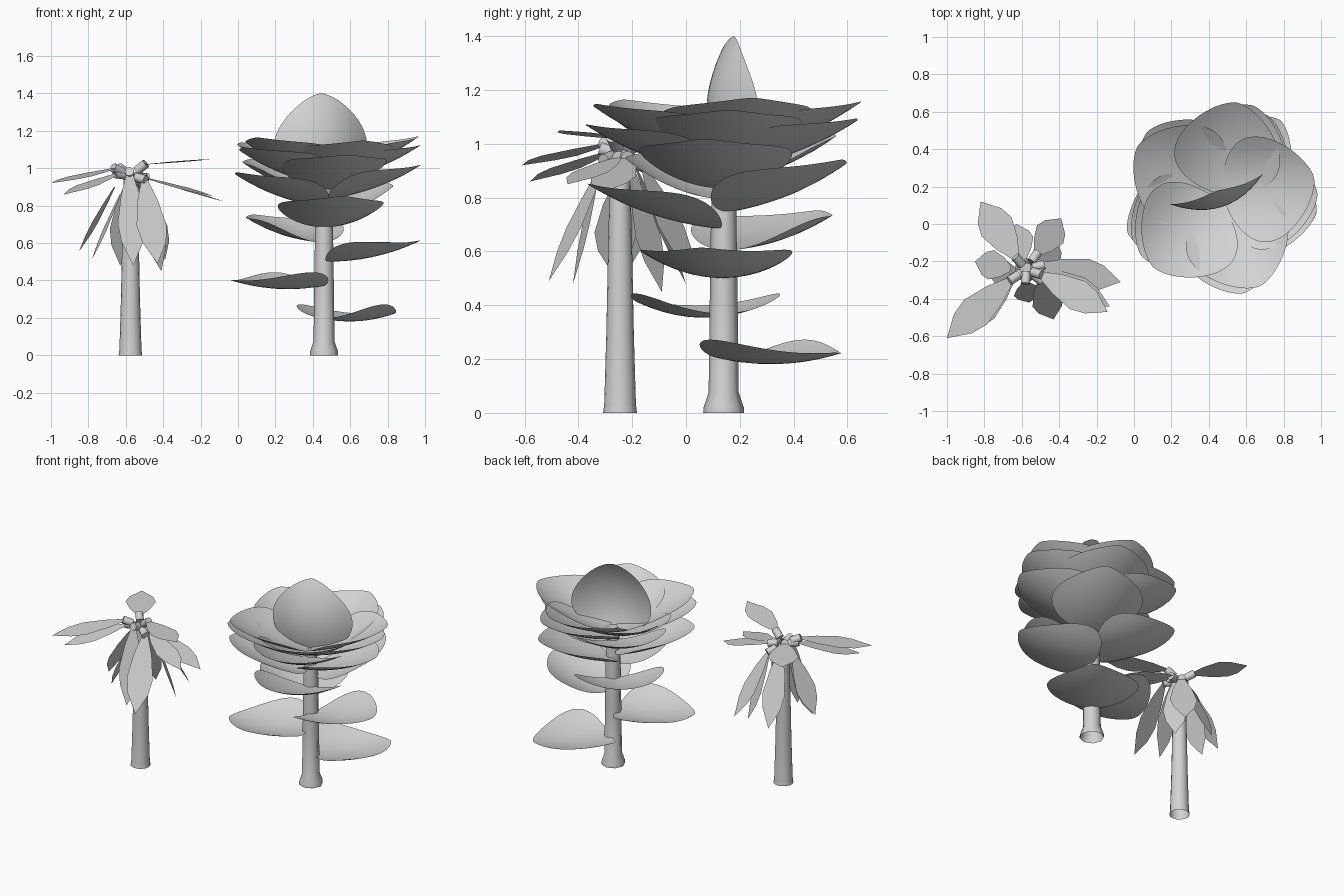
import bpy, math
from mathutils import Vector

if "Cube" in bpy.data.objects:
    bpy.data.objects.remove(bpy.data.objects["Cube"])

mat = bpy.data.materials.new("light grey")
mat.diffuse_color = (0.65, 0.65, 0.65, 1)
mat.use_nodes = True
mat.node_tree.nodes["Principled BSDF"].inputs["Base Color"].default_value = mat.diffuse_color


def make(name, verts, faces, smooth=False):
    me = bpy.data.meshes.new(name)
    me.from_pydata(verts, [], faces)
    me.materials.append(mat)
    for p in me.polygons:
        p.use_smooth = smooth
    ob = bpy.data.objects.new(name, me)
    bpy.context.collection.objects.link(ob)
    return ob


def tube(name, rings, n, bottom=True):
    """Tube through (centre, radius, axis) rings, open or closed at the bottom."""
    verts, faces = [], []
    for c, r, axis in rings:
        q = Vector(axis).to_track_quat('Z', 'Y')
        for k in range(n):
            a = 2 * math.pi * k / n
            verts.append(Vector(c) + q @ Vector((r * math.cos(a), r * math.sin(a), 0)))
    for i in range(len(rings) - 1):
        for k in range(n):
            j = (k + 1) % n
            faces.append((i*n + k, i*n + j, i*n + n + j, i*n + n + k))
    if bottom:
        faces.append(tuple(range(n))[::-1])
    faces.append(tuple(range((len(rings) - 1) * n, len(rings) * n)))
    ob = make(name, verts, faces, True)
    bpy.context.view_layer.objects.active = ob
    ob.select_set(True)
    bpy.ops.object.shade_smooth_by_angle(angle=math.radians(62))
    ob.select_set(False)


def cupped_leaf(name, base, az, el, length, width, cup, bend, skew=0.6):
    """Round bowl-shaped leaf, az/el in degrees; small skew = wide near the base."""
    a, e = math.radians(az), math.radians(el)
    u = Vector((math.cos(a)*math.cos(e), math.sin(a)*math.cos(e), math.sin(e)))
    v = Vector((-math.sin(a), math.cos(a), 0))
    n = u.cross(v)
    nu, nv = 28, 12
    verts, faces = [], []
    for i in range(nu + 1):
        t = 0.5 - 0.5 * math.cos(math.pi * i / nu)
        h = 0.5 * width * max(0.0, math.sin(math.pi * t ** skew)) ** 0.62
        h = max(h, 0.002)
        for k in range(nv + 1):
            s = 2 * k / nv - 1
            lift = cup * (s * h / (0.5 * width)) ** 2 + bend * ((t - 0.4) ** 2 - 0.16)
            verts.append(Vector(base) + u * (t * length) + v * (s * h) + n * lift)
    w = nv + 1
    for i in range(nu):
        for k in range(nv):
            faces.append((i*w + k, i*w + w + k, i*w + w + k + 1, i*w + k + 1))
    make(name, verts, faces, True)


def flat_leaf(name, base, tip, width):
    """Low-poly pointed leaf made of one flat outline."""
    b, t = Vector(base), Vector(tip)
    d = t - b
    side = d.cross(Vector((0, 0, 1))).normalized() * (width / 2)
    prof = [(0, .2), (.25, .68), (.55, 1), (.75, .78)]
    verts = [b + d * p + side * w for p, w in prof] + [t]
    verts += [b + d * p - side * w for p, w in reversed(prof)]
    make(name, verts, [tuple(range(len(verts)))])


UP = (0, 0, 1)

# Broad-leaved plant: flared stem
SX, SY = 0.46, 0.14
tube("rosette_stem", [((SX, SY, z), r, UP) for z, r in
     [(0, .076), (.02, .075), (.075, .056), (.4, .052), (.75, .047), (.95, .035)]], 8, False)

# Spiral of cupped leaves, closing up into a bowl at the top
low_az = [52, 201, 351, 137, 281]
low_el = [0, 1, 10, 14, 16, 19]
for i in range(18):
    az = low_az[i] if i < 5 else 60 + 146 * (i - 5)
    el = low_el[i] if i < 6 else 17.5 + max(0, i - 9) * 0.4
    z = 0.97 - 0.77 * 0.78 ** i
    a = math.radians(az)
    base = (SX + 0.02 * math.cos(a), SY + 0.02 * math.sin(a), z)
    cupped_leaf(f"rosette_leaf_{i+1}", base, az, el,
                0.505 + 0.004 * min(i, 8), 0.57, 0.09, 0.12,
                min(0.85, 0.58 + 0.03 * i))

# Upright centre petal
cupped_leaf("upright_petal", (SX, SY - 0.01, 0.91), 288, 90, 0.49, 0.525, 0.1, 0.25, 0.8)

# Palm-like plant: tapering trunk
PX, PY = -0.575, -0.245
tube("palm_trunk", [((PX, PY, z), r, UP) for z, r in
     [(0, .063), (.03, .059), (.3, .051), (.6, .045), (.96, .036)]], 16, False)

# Flat leaves: base, tip, width
palm = [
    ((-.66, -.30, 1.0), (-1.0, -.61, .92), .18),
    ((-.65, -.29, .97), (-.93, -.58, .86), .16),
    ((-.63, -.18, 1.0), (-.82, .12, 1.0), .19),
    ((-.50, -.27, 1.02), (-.14, -.47, 1.05), .17),
    ((-.49, -.22, .95), (-.07, -.31, .82), .17),
    ((-.50, -.25, .95), (-.13, -.44, .85), .15),
    ((-.58, -.31, .98), (-.56, -.42, .48), .15),
    ((-.50, -.30, .94), (-.43, -.51, .49), .17),
    ((-.66, -.24, .90), (-.85, -.20, .555), .16),
    ((-.63, -.25, .86), (-.78, -.27, .515), .16),
    ((-.52, -.16, .92), (-.39, .03, .51), .17),
    ((-.59, -.19, .92), (-.63, .0, .48), .15),
    ((-.50, -.20, .90), (-.41, -.09, .45), .15),
]
for i, (b, t, w) in enumerate(palm):
    flat_leaf(f"palm_leaf_{i+1}", b, t, w)

# Short round leaf stalks at the crown
crown = Vector((PX, PY, 0.96))
for i, (b, t, w) in enumerate(palm[:8] + palm[10:11]):
    b = Vector(b)
    d = (b - crown).normalized()
    tube(f"palm_stalk_{i+1}", [(b - d * 0.055, .025, d), (b + d * 0.01, .025, d)], 10)
